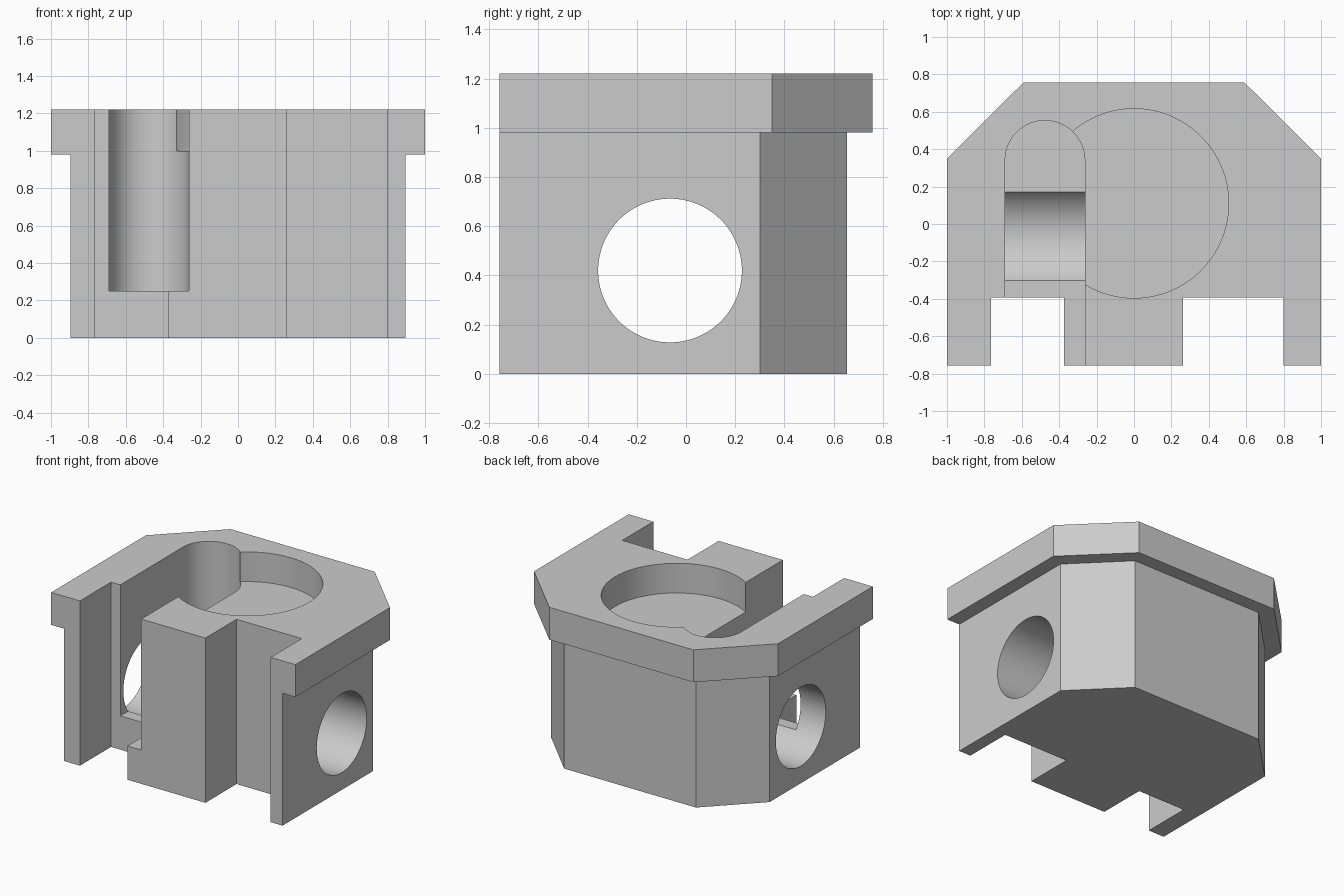
import bpy, bmesh
from math import pi
from mathutils import Matrix

if "Cube" in bpy.data.objects:
    bpy.data.objects.remove(bpy.data.objects["Cube"], do_unlink=True)

grey = bpy.data.materials.new("plain grey")
grey.use_nodes = True
colour = (0.6, 0.6, 0.6, 1)
grey.diffuse_color = colour
grey.node_tree.nodes["Principled BSDF"].inputs["Base Color"].default_value = colour


def add_object(name, bm):
    bmesh.ops.recalc_face_normals(bm, faces=bm.faces)
    mesh = bpy.data.meshes.new(name)
    bm.to_mesh(mesh)
    bm.free()
    mesh.materials.append(grey)
    obj = bpy.data.objects.new(name, mesh)
    bpy.context.collection.objects.link(obj)
    return obj


def prism(name, outline, z0, z1):
    bm = bmesh.new()
    base = bm.faces.new([bm.verts.new((x, y, z0)) for x, y in outline])
    top = bmesh.ops.extrude_face_region(bm, geom=[base])["geom"]
    for v in top:
        if isinstance(v, bmesh.types.BMVert):
            v.co.z = z1
    return add_object(name, bm)


def box(name, x0, x1, y0, y1, z0, z1):
    return prism(name, [(x0, y0), (x1, y0), (x1, y1), (x0, y1)], z0, z1)


def cylinder(name, centre, radius, length, turn=0):
    bm = bmesh.new()
    matrix = Matrix.Translation(centre) @ Matrix.Rotation(turn, 4, "Y")
    bmesh.ops.create_cone(bm, cap_ends=True, segments=128, radius1=radius,
                          radius2=radius, depth=length, matrix=matrix)
    return add_object(name, bm)


def combine(target, tool, operation):
    mod = target.modifiers.new(tool.name, "BOOLEAN")
    mod.operation, mod.solver, mod.object = operation, "EXACT", tool
    bpy.ops.object.select_all(action="DESELECT")
    bpy.context.view_layer.objects.active = target
    target.select_set(True)
    bpy.ops.object.modifier_apply(modifier=mod.name)
    bpy.data.objects.remove(tool, do_unlink=True)


def chamfered(half_width, side_y, back_x, back_y):
    right = [(half_width, FRONT), (half_width, side_y), (back_x, back_y)]
    return right + [(-x, y) for x, y in reversed(right)]


# Block with two chamfered back corners and a wider top flange
FRONT, TOP = -0.757, 1.22
block = prism("housing_block", chamfered(0.895, 0.30, 0.54, 0.655), 0, 1.1)
flange = prism("top_flange", chamfered(1.0, 0.35, 0.59, 0.757), 0.98, TOP)
combine(block, flange, "UNION")

# Full-height notches in the front
for name, x0, x1 in (("right_notch", -0.765, -0.375), ("left_notch", 0.263, 0.798)):
    combine(block, box(name, x0, x1, -1, -0.393, -0.2, 1.5), "DIFFERENCE")

# Open slot with a rounded back end
slot_x, slot_r, slot_y, slot_z = -0.476, 0.213, 0.34, 0.25
arc = [Matrix.Rotation(pi * i / 64, 2) for i in range(65)]
outline = [(slot_x + slot_r * m[0][0], slot_y + slot_r * m[1][0]) for m in arc]
outline += [(slot_x - slot_r, -1), (slot_x + slot_r, -1)]
combine(block, prism("slot", outline, slot_z, 1.5), "DIFFERENCE")

# Shallow round pocket in the top
combine(block, cylinder("pocket", (0, 0.11, 1.25), 0.506, 0.5), "DIFFERENCE")

# Round bore from side to side
combine(block, cylinder("bore", (0, -0.065, 0.42), 0.292, 3, pi / 2), "DIFFERENCE")

bpy.ops.object.select_all(action="DESELECT")
block.select_set(True)
bpy.context.view_layer.objects.active = block
bpy.ops.object.shade_smooth_by_angle(angle=pi / 6)
